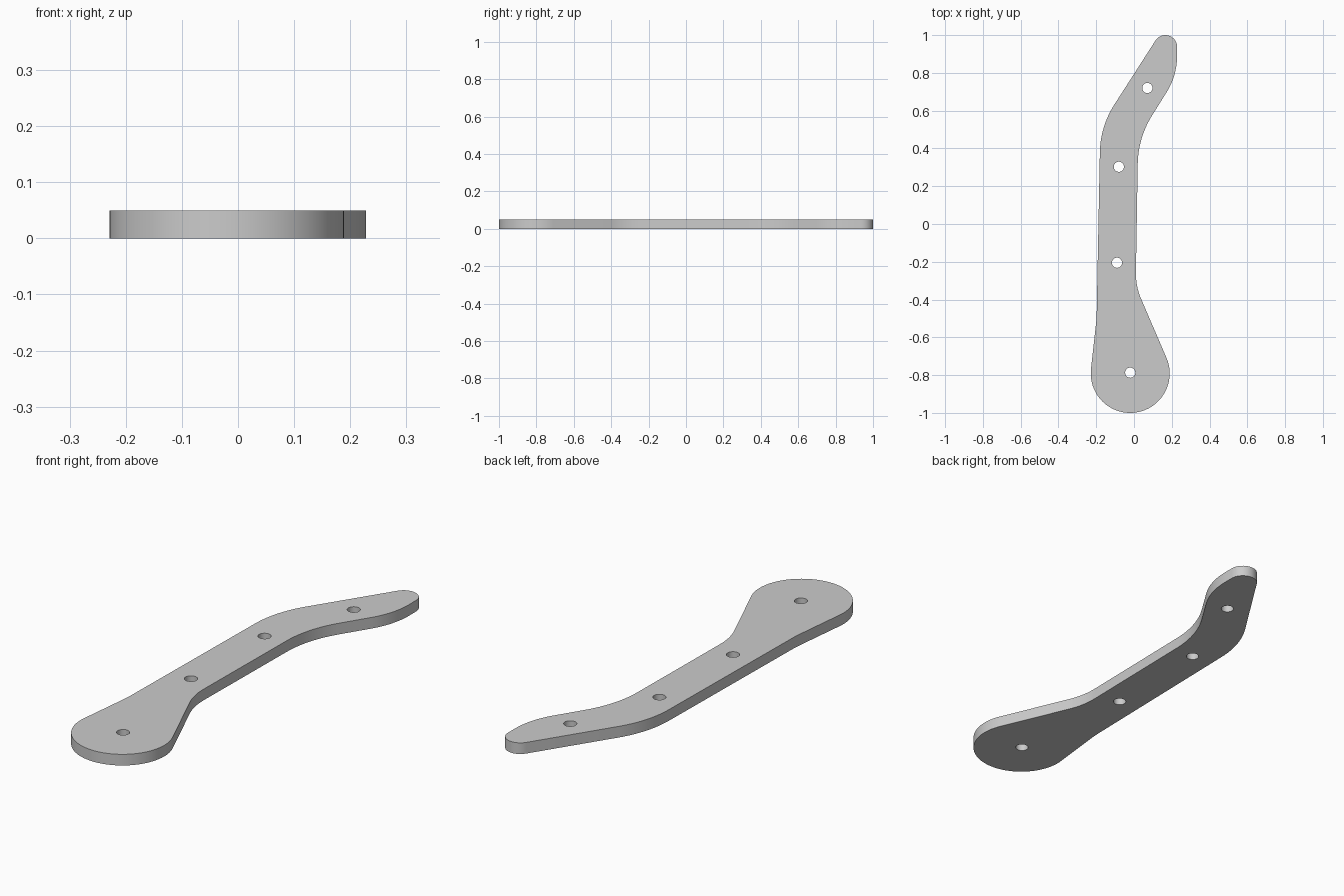
import bpy
import bmesh
import math
from mathutils import Vector

cube = bpy.data.objects.get("Cube")
if cube:
    bpy.data.objects.remove(cube, do_unlink=True)

THICKNESS = 0.05
HOLE_RADIUS = 0.027
HOLES = [(-0.02, -0.787), (-0.09, -0.205), (-0.08, 0.303), (0.071, 0.72)]


def arc(centre, radius, start, end, steps):
    """Points along an arc, angles in degrees."""
    angles = [math.radians(start + (end - start) * i / steps) for i in range(steps + 1)]
    return [Vector((centre[0] + radius * math.cos(a), centre[1] + radius * math.sin(a)))
            for a in angles]


def fillet(before, corner, after, radius, steps=12):
    """Points of a round of the given radius at a corner."""
    corner = Vector(corner)
    u = (Vector(before) - corner).normalized()
    v = (Vector(after) - corner).normalized()
    half = math.acos(u.dot(v)) / 2
    centre = corner + (u + v).normalized() * radius / math.sin(half)
    reach = radius / math.tan(half)
    start = (corner + u * reach - centre).normalized()
    end = (corner + v * reach - centre).normalized()
    return [centre + start.lerp(end, i / steps).normalized() * radius
            for i in range(steps + 1)]


# Outline: round foot, waist, bent neck and rounded tip, counterclockwise
foot = arc((-0.02, -0.791), 0.209, 173.7 - 360, 23.4, 56)
tip = arc((0.166, 0.938), 0.062, 0, 147.5, 20)
waist, inner_bend, tip_bend = (0.009, -0.33), (0.022, 0.457), (0.228, 0.786)
outer_bend, hip = (-0.178, 0.517), (-0.198, -0.5)

outline = foot
outline += fillet(foot[-1], waist, inner_bend, 0.34)
outline += fillet(waist, inner_bend, tip_bend, 0.5)
outline += fillet(inner_bend, tip_bend, tip[0], 0.36)
outline += tip
outline += fillet(tip[-1], outer_bend, hip, 0.48)
outline += fillet(outer_bend, hip, foot[0], 0.5, 4)

# Flat plate with bolt holes, extruded to its thickness
bm = bmesh.new()
loops = [outline] + [arc(h, HOLE_RADIUS, 0, 360, 32)[:-1] for h in HOLES]
edges = []
for loop in loops:
    verts = [bm.verts.new((p.x, p.y, 0)) for p in loop]
    edges += [bm.edges.new((a, b)) for a, b in zip(verts, verts[1:] + verts[:1])]
bmesh.ops.triangle_fill(bm, edges=edges, use_beauty=True, normal=(0, 0, 1))
extruded = bmesh.ops.extrude_face_region(bm, geom=bm.faces[:], use_keep_orig=True)
top = [g for g in extruded["geom"] if isinstance(g, bmesh.types.BMVert)]
bmesh.ops.translate(bm, verts=top, vec=(0, 0, THICKNESS))
bmesh.ops.recalc_face_normals(bm, faces=bm.faces[:])

mesh = bpy.data.meshes.new("bracket_plate")
bm.to_mesh(mesh)
bm.free()
plate = bpy.data.objects.new("bracket_plate", mesh)
bpy.context.collection.objects.link(plate)

# Plain grey finish
grey = bpy.data.materials.new("plain_grey")
grey.use_nodes = True
colour = (0.6, 0.6, 0.6, 1)
grey.diffuse_color = colour
grey.node_tree.nodes["Principled BSDF"].inputs["Base Color"].default_value = colour
mesh.materials.append(grey)

# Smooth walls with crisp rims
bpy.ops.object.select_all(action="DESELECT")
plate.select_set(True)
bpy.context.view_layer.objects.active = plate
bpy.ops.object.shade_smooth_by_angle(angle=math.radians(30))
